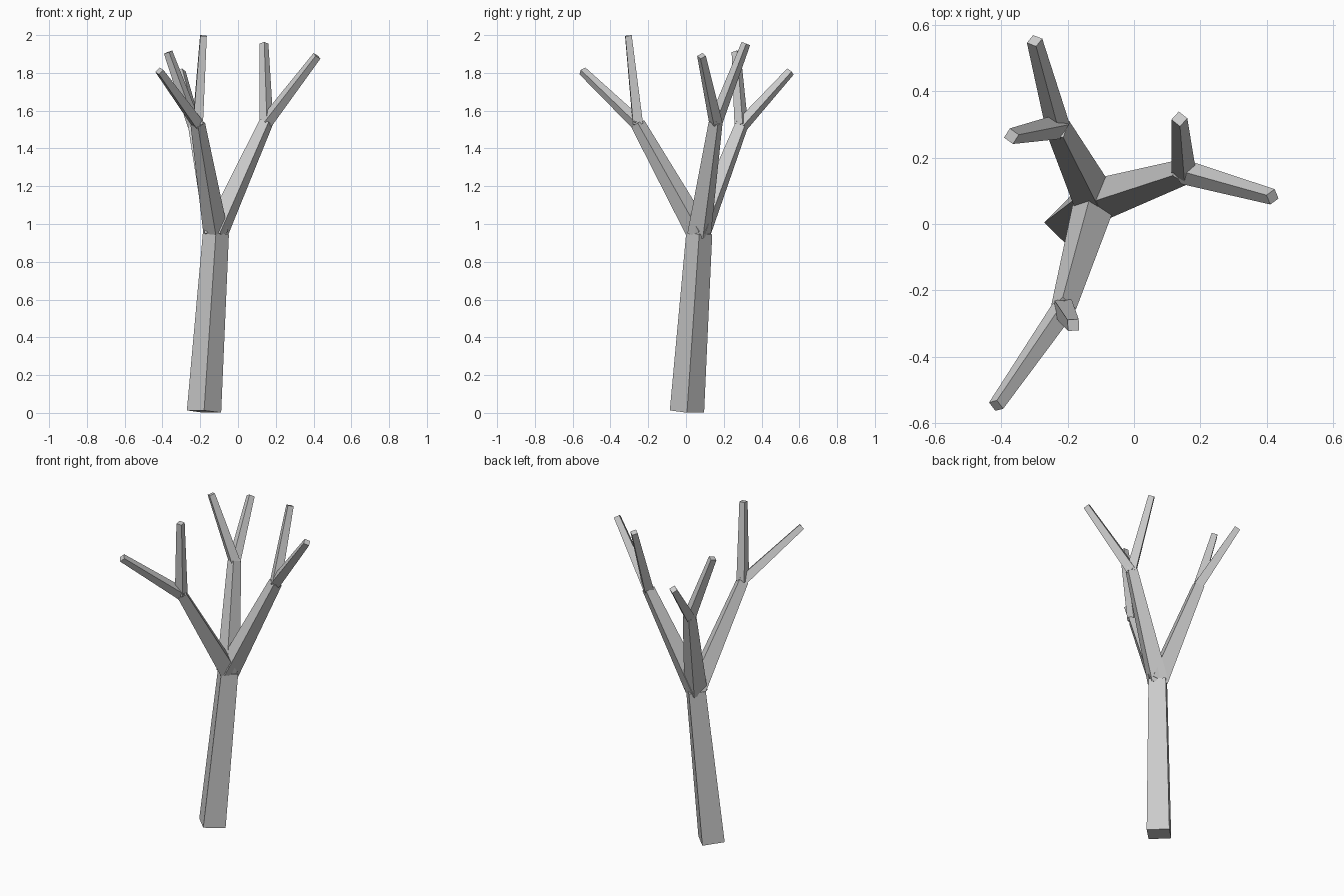
import bpy, bmesh, math
from mathutils import Vector

if "Cube" in bpy.data.objects:
    bpy.data.objects.remove(bpy.data.objects["Cube"])

bark = bpy.data.materials.new("grey_bark")
bark.diffuse_color = (0.6, 0.6, 0.6, 1)
bark.use_nodes = True
bark.node_tree.nodes["Principled BSDF"].inputs["Base Color"].default_value = bark.diffuse_color


def limb(name, start, end, r0, r1, ref=(0, 0, 1), twist=0.0):
    """Four-sided tapered limb, corners set at right angles to its axis."""
    start, end = Vector(start), Vector(end)
    axis = (end - start).normalized()
    side = axis.cross(Vector(ref)).normalized()
    up = side.cross(axis)
    bm = bmesh.new()
    rings = []
    for centre, r in ((start, r0), (end, r1)):
        ring = []
        for i in range(4):
            a = twist + i * math.pi / 2
            ring.append(bm.verts.new(centre + r * (math.cos(a) * side + math.sin(a) * up)))
        rings.append(ring)
    low, high = rings
    for i in range(4):
        j = (i + 1) % 4
        bm.faces.new((low[i], low[j], high[j], high[i]))
    bm.faces.new(low[::-1])
    bm.faces.new(high)
    bmesh.ops.recalc_face_normals(bm, faces=bm.faces)
    mesh = bpy.data.meshes.new(name)
    bm.to_mesh(mesh)
    bm.free()
    mesh.materials.append(bark)
    bpy.context.collection.objects.link(bpy.data.objects.new(name, mesh))


# Leaning trunk
crown = (-0.117, 0.07, 0.95)
limb("trunk", (-0.18, 0.005, 0.007), crown, 0.091, 0.069, ref=(0, 1, 0))

# Three branches, each forking into two twigs: name, fork point, twist, twig tips
branches = [
    ("right", (0.15, 0.157, 1.54), 0.0, [(0.418, 0.082, 1.89), (0.137, 0.317, 1.955)]),
    ("back", (-0.23, 0.293, 1.52), 0.0, [(-0.30, 0.553, 1.807), (-0.37, 0.265, 1.91)]),
    ("front", (-0.213, -0.255, 1.53), -0.3, [(-0.416, -0.548, 1.81), (-0.183, -0.305, 1.997)]),
]
for name, fork, twist, tips in branches:
    limb(name + "_branch", crown, fork, 0.066, 0.039, twist=twist)
    for n, tip in enumerate(tips):
        # near-upright twigs start a little lower so the fork stays closed
        limb(f"{name}_twig_{n + 1}", fork, tip, 0.037, 0.024, twist=twist)
